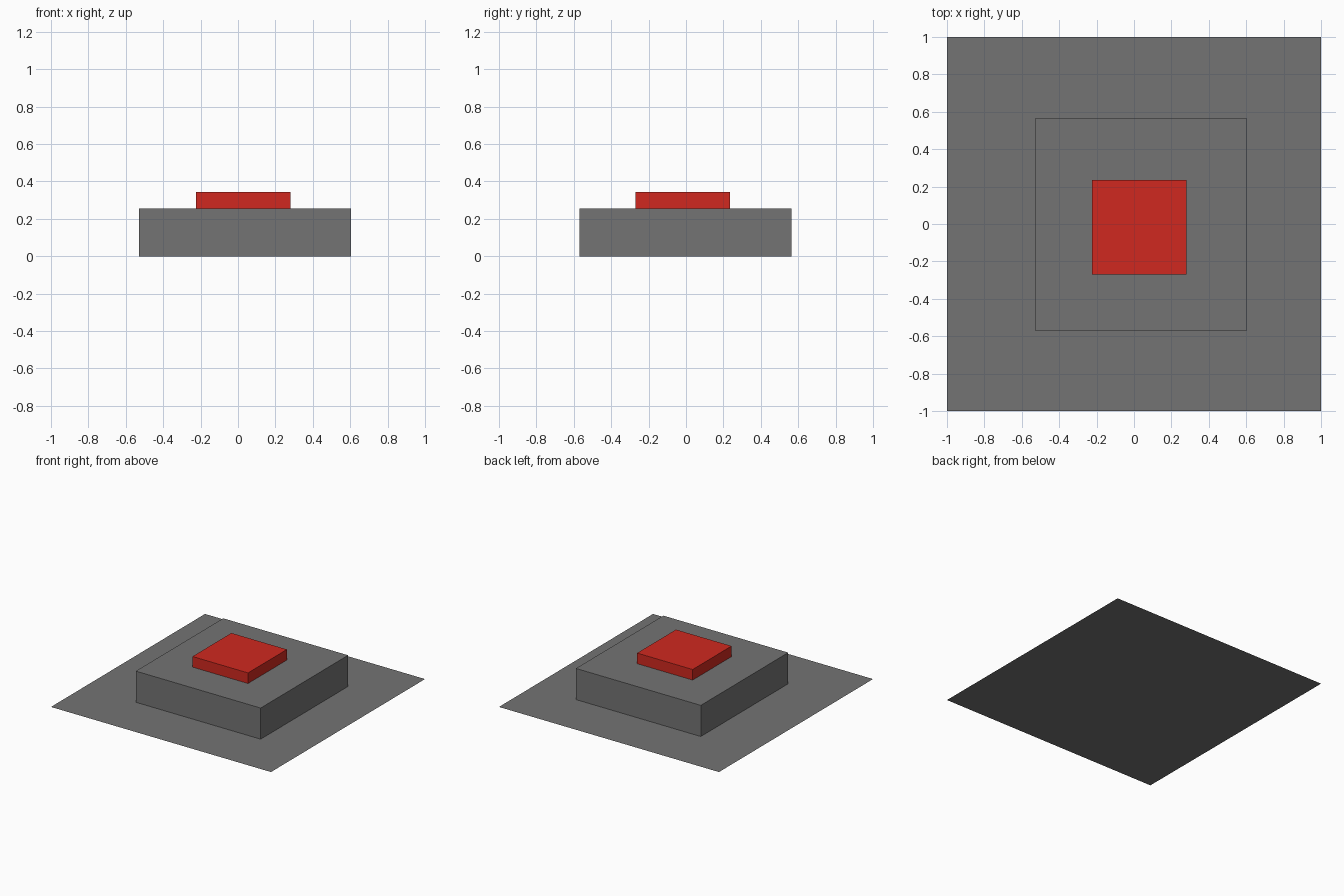
import bpy

if "Cube" in bpy.data.objects:
    bpy.data.objects.remove(bpy.data.objects["Cube"])


def material(name, r, g, b):
    mat = bpy.data.materials.new(name)
    mat.diffuse_color = (r, g, b, 1)
    mat.use_nodes = True
    mat.node_tree.nodes["Principled BSDF"].inputs["Base Color"].default_value = mat.diffuse_color
    return mat


def box(name, x, y, z, mat):
    """Box spanning the given (min, max) ranges."""
    centre = [(a + b) / 2 for a, b in (x, y, z)]
    bpy.ops.mesh.primitive_cube_add(size=1, location=centre)
    obj = bpy.context.object
    obj.name = name
    obj.scale = [b - a for a, b in (x, y, z)]
    bpy.ops.object.transform_apply(location=False, rotation=False, scale=True)
    obj.data.materials.append(mat)
    return obj


dark_grey = material("dark_grey", 0.175, 0.175, 0.175)
red = material("red", 0.63, 0.022, 0.014)

# Thin square sheet under the button
bpy.ops.mesh.primitive_plane_add(size=2, location=(0, 0, 0))
sheet = bpy.context.object
sheet.name = "floor_sheet"
sheet.data.materials.append(dark_grey)

# Grey housing
box("button_base", (-0.53, 0.605), (-0.57, 0.565), (0, 0.256), dark_grey)

# Red push button, slightly sunk into the housing
box("push_button", (-0.225, 0.28), (-0.27, 0.235), (0.24, 0.343), red)
